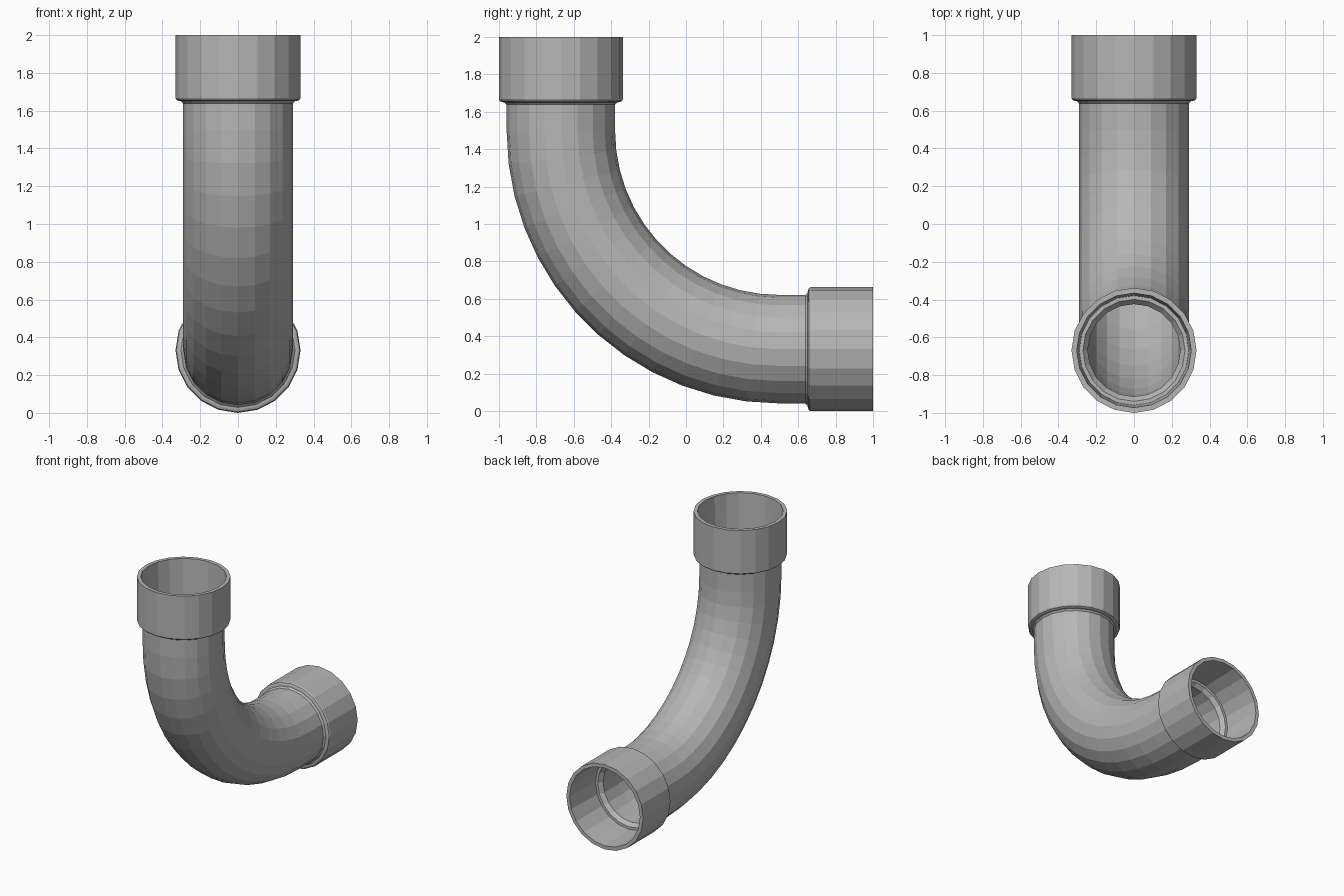
import bpy
import bmesh
import math
from mathutils import Vector

cube = bpy.data.objects.get("Cube")
if cube:
    bpy.data.objects.remove(cube)

SIDES = 20            # facets around the pipe
STEPS = 13            # segments along the bend
STRAIGHT = 0.503      # straight run at each end
BEND = 1.166          # centreline radius of the bend
CENTRE = Vector((0, 0.497, 1.497))
ARC = BEND * math.pi / 2
LENGTH = ARC + 2 * STRAIGHT

grey = bpy.data.materials.new("pipe_grey")
grey.use_nodes = True
colour = (0.47, 0.47, 0.47, 1)
grey.diffuse_color = colour
grey.node_tree.nodes["Principled BSDF"].inputs["Base Color"].default_value = colour


def frame(s):
    """Centreline point and outward normal at distance s from the top end."""
    angle = min(max((s - STRAIGHT) / BEND, 0), math.pi / 2)
    normal = Vector((0, -math.cos(angle), -math.sin(angle)))
    point = CENTRE + normal * BEND
    if s < STRAIGHT:
        point.z += STRAIGHT - s
    elif s > STRAIGHT + ARC:
        point.y += s - STRAIGHT - ARC
    return point, normal


def sweep(name, profile):
    """Closed shell of rings; profile lists (distance, radius) pairs."""
    bm = bmesh.new()
    rings = []
    for s, radius in profile:
        point, normal = frame(s)
        ring = []
        for i in range(SIDES):
            a = math.tau * i / SIDES
            offset = Vector((math.cos(a), 0, 0)) + normal * math.sin(a)
            ring.append(bm.verts.new(point + offset * radius))
        rings.append(ring)
    for k, ring in enumerate(rings):
        following = rings[(k + 1) % len(rings)]
        for i in range(SIDES):
            j = (i + 1) % SIDES
            bm.faces.new((ring[i], ring[j], following[j], following[i]))
    bmesh.ops.recalc_face_normals(bm, faces=bm.faces)
    mesh = bpy.data.meshes.new(name)
    bm.to_mesh(mesh)
    bm.free()
    mesh.materials.append(grey)
    obj = bpy.data.objects.new(name, mesh)
    bpy.context.collection.objects.link(obj)
    return obj


# Curved pipe: outer wall one way, bore back the other way
stations = [0.33]
stations += [STRAIGHT + ARC * k / STEPS for k in range(STEPS + 1)]
stations += [LENGTH - 0.33]
sweep("bend_pipe", [(s, 0.29) for s in stations]
      + [(s, 0.245) for s in reversed(stations)])

# End sockets: rounded shoulder outside, stepped seat inside
socket = [(0, 0.331), (0.333, 0.331), (0.343, 0.326), (0.348, 0.315),
          (0.35, 0.302), (0.362, 0.29), (0.362, 0.27), (0.33, 0.245),
          (0.30, 0.27), (0.30, 0.29), (0, 0.303)]
sweep("top_socket", socket)
sweep("back_socket", [(LENGTH - s, r) for s, r in socket])
